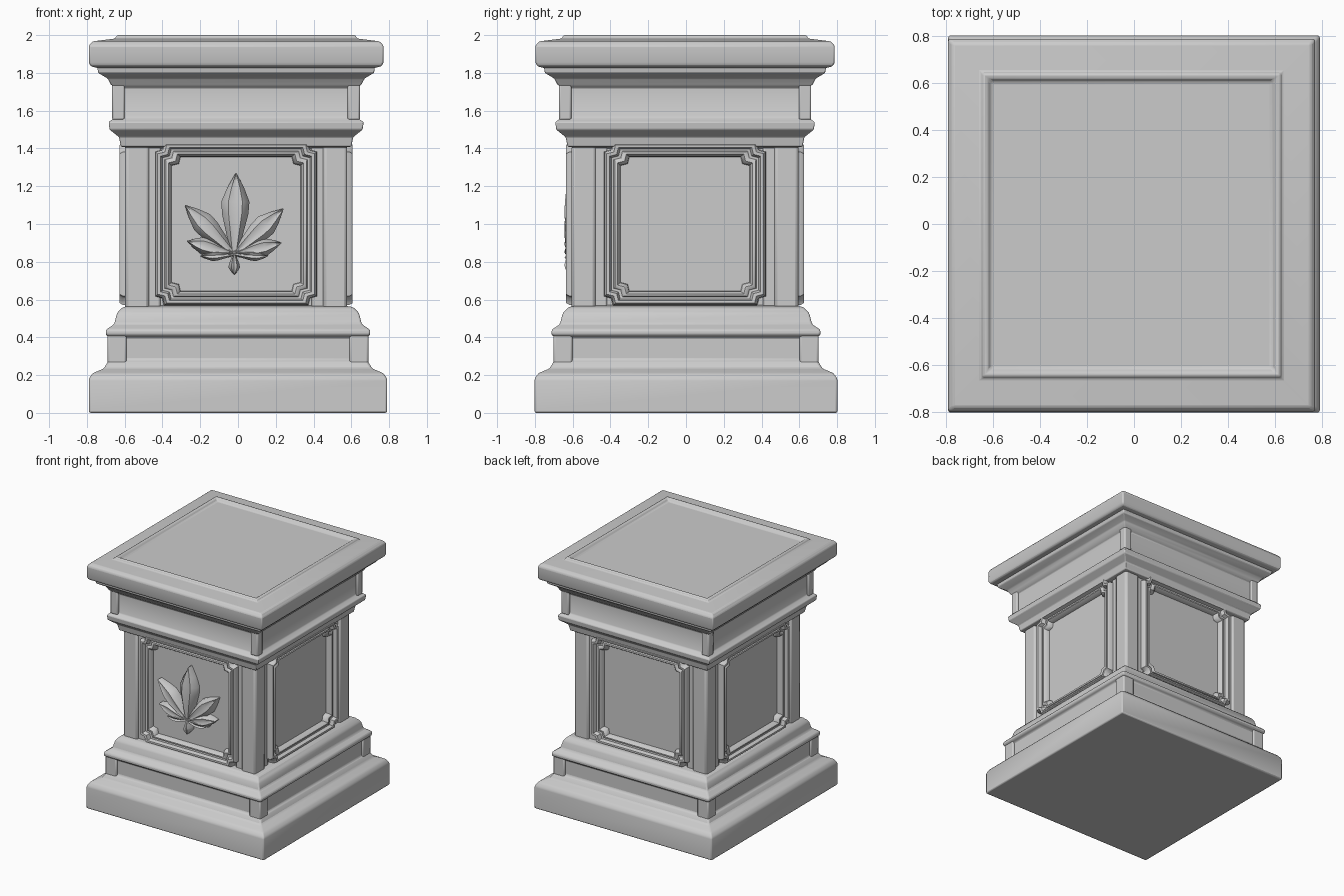
import bpy, bmesh, math
from mathutils import Vector, Matrix

cube = bpy.data.objects.get("Cube")
if cube:
    bpy.data.objects.remove(cube, do_unlink=True)

stone = bpy.data.materials.new("pale_stone")
stone.use_nodes = True
stone.diffuse_color = (0.6, 0.6, 0.6, 1)
stone.node_tree.nodes["Principled BSDF"].inputs["Base Color"].default_value = (0.6, 0.6, 0.6, 1)

SHIFT = -0.01   # upper body sits slightly off centre
DEEP = 0.012    # the body is a little deeper than wide


def finish(name, bm, bevel=0.0, smooth=35):
    bmesh.ops.recalc_face_normals(bm, faces=bm.faces)
    mesh = bpy.data.meshes.new(name)
    bm.to_mesh(mesh)
    bm.free()
    mesh.materials.append(stone)
    obj = bpy.data.objects.new(name, mesh)
    bpy.context.collection.objects.link(obj)
    if bevel:
        mod = obj.modifiers.new("soft_edges", "BEVEL")
        mod.width = bevel
        mod.segments = 2
        mod.limit_method = "ANGLE"
    bpy.ops.object.select_all(action="DESELECT")
    obj.select_set(True)
    bpy.context.view_layer.objects.active = obj
    bpy.ops.object.shade_smooth_by_angle(angle=math.radians(smooth))
    return obj


def loft(bm, rings, cap_start=False, cap_end=False):
    rows = [[bm.verts.new(p) for p in ring] for ring in rings]
    for a, b in zip(rows, rows[1:]):
        for i in range(len(a)):
            j = (i + 1) % len(a)
            bm.faces.new((a[i], a[j], b[j], b[i]))
    if cap_start:
        bm.faces.new(rows[0][::-1])
    if cap_end:
        bm.faces.new(rows[-1])


def square_tower(name, profile, shift, bevel):
    bm = bmesh.new()
    corners = ((-1, -1), (1, -1), (1, 1), (-1, 1))
    loft(bm, [[(sx * r + shift, sy * (r + DEEP) + shift / 2, z) for sx, sy in corners]
              for r, z in profile], True, True)
    return finish(name, bm, bevel)


def block(name, centre, size, bevel):
    bm = bmesh.new()
    bmesh.ops.create_cube(bm, size=1, matrix=Matrix.Translation(centre) @ Matrix.Diagonal((*size, 1)))
    return finish(name, bm, bevel)


# Stepped base, shaft core, cornice and capital
square_tower("base", [(0.79, 0), (0.79, 0.18), (0.77, 0.21), (0.71, 0.235), (0.69, 0.27),
                      (0.675, 0.28), (0.675, 0.4), (0.7, 0.41), (0.7, 0.44), (0.655, 0.47),
                      (0.64, 0.53), (0.61, 0.56), (0.55, 0.57)], 0, 0.01)
square_tower("shaft_core", [(0.555, 0.55), (0.555, 1.42)], SHIFT, 0)
square_tower("cornice", [(0.55, 1.4), (0.61, 1.41), (0.62, 1.46), (0.67, 1.5), (0.675, 1.54),
                         (0.645, 1.56), (0.64, 1.57), (0.64, 1.72), (0.665, 1.74), (0.68, 1.77),
                         (0.73, 1.8), (0.735, 1.83)], SHIFT, 0.006)
square_tower("top_slab", [(0.73, 1.825), (0.77, 1.835), (0.78, 1.855), (0.78, 1.945),
                          (0.76, 1.967), (0.64, 1.982), (0.632, 2), (0.615, 2), (0.595, 1.978)],
             SHIFT, 0.01)

# Corner pilasters and small corner blocks on base and frieze
for sx, side in ((-1, "right"), (1, "left")):
    for sy, face in ((-1, "front"), (1, "back")):
        for part, low, high, inner, outer, shift, bevel in (
                ("pilaster", 0.54, 1.43, 0.4, 0.572, SHIFT, 0.01),
                ("pilaster_face", 0.54, 1.42, 0.46, 0.588, SHIFT, 0.018),
                ("base_corner", 0.25, 0.42, 0.59, 0.69, 0, 0.01),
                ("frieze_corner", 1.55, 1.75, 0.59, 0.656, SHIFT, 0.01)):
            mid, width = (inner + outer) / 2, outer - inner
            block(f"{face}_{side}_{part}",
                  (sx * mid + shift, sy * (mid + DEEP) + shift / 2, (low + high) / 2),
                  (width, width, high - low), bevel)


# Moulded panel frames with notched corners
def notched(half_w, half_h, notch):
    dip = notch * 0.8
    quarter = [(half_w, half_h - notch), (half_w - dip, half_h - dip), (half_w - notch, half_h)]
    points = []
    for sx, sz in ((1, 1), (-1, 1), (-1, -1), (1, -1)):
        run = [(sx * x, sz * z) for x, z in quarter]
        points += run if sx * sz > 0 else run[::-1]
    return points


MOULDING = ((0, -0.01), (0.004, 0.025), (0.018, 0.042), (0.032, 0.04), (0.038, 0.03),
            (0.05, 0.032), (0.06, 0.06), (0.075, 0.062), (0.086, 0.045), (0.09, -0.01))
for turn, face in enumerate(("front", "left", "back", "right")):
    spin = Matrix.Rotation(turn * math.pi / 2, 4, "Z")
    depth = 0.555 + (DEEP if turn % 2 == 0 else 0)
    bm = bmesh.new()
    loft(bm, [[(x, -depth - rise, z + 1.0) for x, z in notched(0.34 + off, 0.355 + off * 0.85, 0.047)]
              for off, rise in MOULDING])
    bmesh.ops.transform(bm, matrix=Matrix.Translation((SHIFT, SHIFT / 2, 0)) @ spin, verts=bm.verts)
    finish(f"{face}_panel_frame", bm, smooth=50)

# Carved leaf: pointed leaflets with a raised midrib, fanned from one point
PANEL_Y = -0.567
ROOT = Vector((-0.02, 0.84))


def leaflet(bm, tip, width, rise):
    axis = Vector(tip) - ROOT
    side = Vector((-axis.y, axis.x)).normalized()
    rows = []
    for t, w in ((0, 0.25), (0.25, 0.6), (0.5, 0.95), (0.65, 1), (0.82, 0.6), (1, 0.03)):
        row = []
        for s, h in ((-1, -0.15), (-1, 0.5), (-0.5, 0.9), (0, 0.8), (0.5, 0.9), (1, 0.5), (1, -0.15)):
            p = ROOT + axis * t + side * (s * w * width)
            lift = h * rise * (0.7 + 0.3 * math.sin(math.pi * t))
            row.append((p.x, PANEL_Y - lift, p.y))
        rows.append(row)
    loft(bm, rows, True, True)


bm = bmesh.new()
for tip, width in (((-0.01, 1.27), 0.074), ((-0.28, 1.1), 0.06), ((0.24, 1.08), 0.06),
                   ((-0.27, 0.91), 0.048), ((0.23, 0.9), 0.048),
                   ((-0.2, 0.83), 0.03), ((0.16, 0.83), 0.03), ((-0.02, 0.73), 0.03)):
    leaflet(bm, tip, width, 0.085)
finish("carved_leaf", bm, smooth=50)
